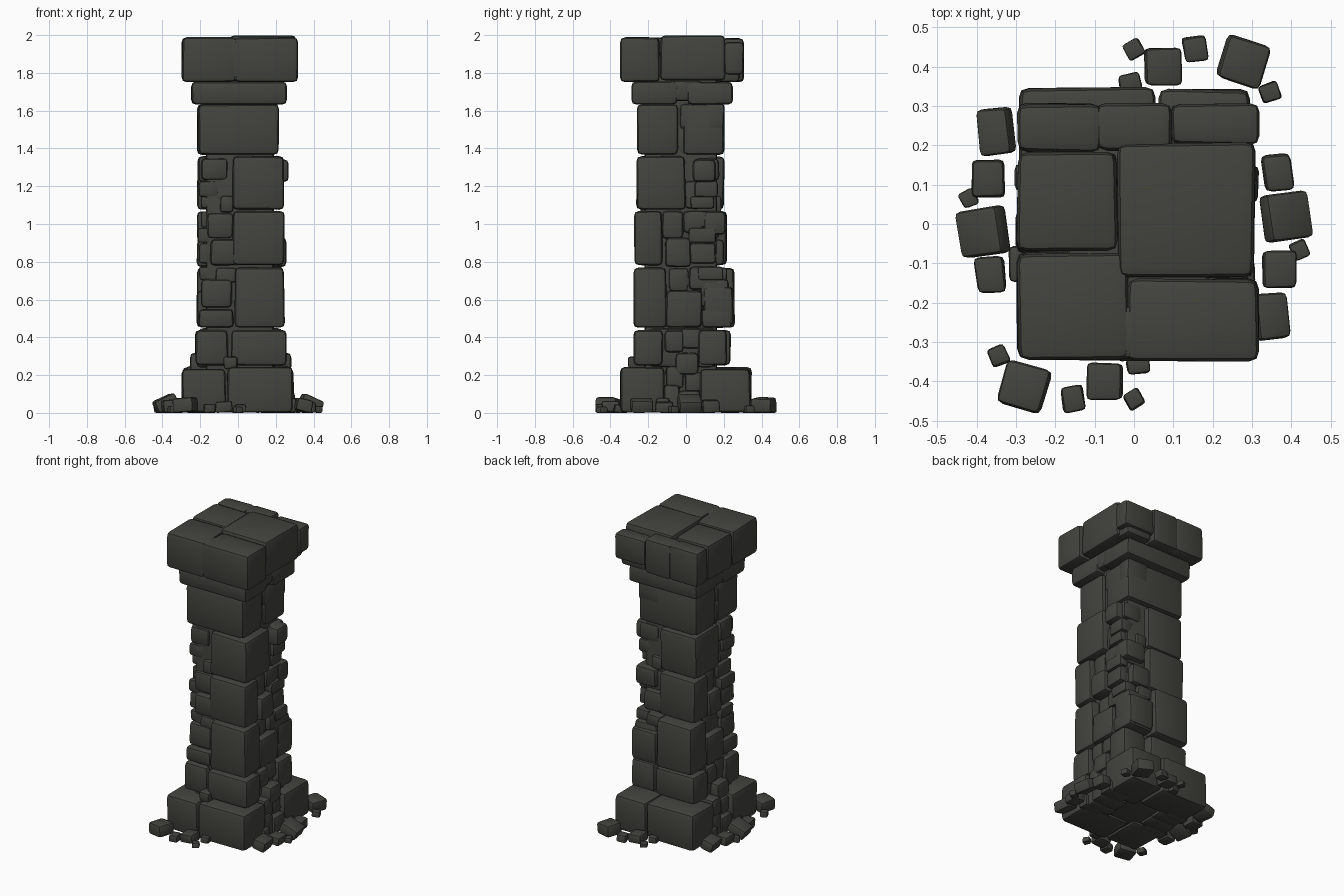
import bpy, bmesh, math, random
from mathutils import Matrix, Vector

random.seed(7)
stone = bpy.data.materials.new("dark grey stone")
stone.diffuse_color = (0.056, 0.057, 0.048, 1)


def add_stone(bm, box, jitter=0.008, round_=0.026, rot=None):
    """One worn block: box with inward-jittered corners and rounded edges."""
    x0, x1, y0, y1, z0, z1 = box
    c = Vector(((x0 + x1) / 2, (y0 + y1) / 2, (z0 + z1) / 2))
    h = Vector((x1 - x0, y1 - y0, z1 - z0)) / 2
    t = bmesh.new()
    bmesh.ops.create_cube(t, size=2)
    for v in t.verts:
        for i in range(3):
            j = jitter * (0.4 if i == 2 else 1)
            v.co[i] *= h[i] - random.uniform(0, j)
    off = min(round_, 0.42 * min(h))
    bmesh.ops.bevel(t, geom=t.edges[:], offset=off, segments=2, profile=0.55, affect='EDGES')
    if rot:
        bmesh.ops.transform(t, matrix=rot, verts=t.verts)
        c.z = -min(v.co.z for v in t.verts)      # rest on the ground
    bmesh.ops.translate(t, vec=c, verts=t.verts)
    me = bpy.data.meshes.new("tmp")
    t.to_mesh(me)
    t.free()
    bm.from_mesh(me)
    bpy.data.meshes.remove(me)


def finish(name, bm):
    me = bpy.data.meshes.new(name)
    bm.to_mesh(me)
    bm.free()
    me.materials.append(stone)
    ob = bpy.data.objects.new(name, me)
    bpy.context.collection.objects.link(ob)
    bpy.ops.object.select_all(action='DESELECT')
    ob.select_set(True)
    bpy.context.view_layer.objects.active = ob
    bpy.ops.object.shade_smooth_by_angle(angle=math.radians(40))


def course(name, cx, cy, paired, singles=(), **kw):
    """A layer of stones; paired ones repeat half a turn around (cx, cy)."""
    bm = bmesh.new()
    for b in paired:
        x0, x1, y0, y1, z0, z1 = b
        add_stone(bm, b, **kw)
        add_stone(bm, (2*cx - x1, 2*cx - x0, 2*cy - y1, 2*cy - y0, z0, z1), **kw)
    for b in singles:
        add_stone(bm, b, **kw)
    finish(name, bm)


# inner fill behind the facing stones
course("inner_core", 0, 0, [], [(-.17, .19, -.22, .165, .02, 1.9)], jitter=0)

# base: big corner blocks, gap stones on the right and left faces
course("base_course", 0, 0, [
    (-.06, .295, -.35, -.11, 0, .245),
    (-.30, -.06, -.345, -.07, 0, .235),
    (.1, .29, -.12, -.03, 0, .15),
    (.1, .305, -.05, .08, 0, .12),
    (.1, .28, -.11, -.01, .13, .25),
    (.1, .27, -.01, .09, .11, .22),
    (.15, .32, .05, .15, 0, .07),
    (.15, .31, -.16, -.08, 0, .08)])

course("second_course", .015, -.02, [
    (-.04, .26, -.28, -.12, .25, .44),
    (-.23, -.05, -.26, -.1, .25, .44),
    (.1, .25, -.12, -.01, .32, .44),
    (.1, .24, -.03, .09, .34, .45),
    (.1, .285, -.06, .07, .2, .32),
    (.1, .25, .06, .15, .24, .34)],
    [(-.08, .0, -.31, -.2, .23, .3), (-.2, .22, -.2, .16, .24, .45)])

course("third_course", .015, -.01, [
    (-.02, .25, -.28, -.10, .45, .77),
    (-.2, -.03, -.25, -.09, .555, .71),
    (-.21, -.02, -.265, -.1, .45, .55),
    (-.12, .0, -.24, -.1, .69, .77),
    (-.21, -.11, -.22, -.08, .7, .775),
    (.05, .25, -.11, .09, .45, .65),
    (.05, .21, -.1, .02, .64, .77)],
    [(.05, .24, .09, .255, .46, .67), (.05, .23, .01, .19, .65, .775)])

course("fourth_course", .015, -.03, [
    (-.03, .25, -.28, -.12, .78, 1.07),
    (-.15, .02, -.265, -.12, .78, .92),
    (-.17, -.02, -.24, -.1, .92, 1.06),
    (-.21, -.14, -.22, -.08, .79, .9),
    (-.215, -.15, -.225, -.07, .9, .98),
    (-.2, -.13, -.21, -.06, .98, 1.07),
    (.08, .22, -.13, -.01, .92, 1.07),
    (.08, .22, .02, .11, .79, .96)],
    [(.08, .26, -.115, .03, .77, .93), (.08, .24, .09, .215, .94, 1.07),
     (.08, .23, -.02, .1, .95, 1.07), (-.22, -.08, -.08, .06, .77, .93)])

course("fifth_course", .015, -.03, [
    (-.03, .25, -.265, .0, 1.075, 1.36),
    (-.2, -.05, -.24, -.1, 1.23, 1.35),
    (-.21, -.1, -.23, -.1, 1.14, 1.23),
    (-.1, -.02, -.25, -.12, 1.06, 1.15),
    (-.2, -.09, -.21, -.08, 1.08, 1.15),
    (-.09, -.02, -.22, -.1, 1.14, 1.24),
    (.08, .215, -.01, .1, 1.08, 1.23)],
    [(.1, .27, .03, .16, 1.22, 1.345), (-.215, -.08, -.2, -.07, 1.22, 1.36)])

course("sixth_course", .0, -.03, [
    (-.215, .22, -.265, -.04, 1.365, 1.635),
    (.08, .2, -.05, .06, 1.37, 1.5),
    (.08, .21, -.04, .14, 1.5, 1.64)],
    [(.05, .21, .05, .2, 1.365, 1.52), (.05, .22, .1, .205, 1.5, 1.64)])

# stepped neck under the cap
course("neck_course", .005, -.02, [
    (-.25, .26, -.29, -.04, 1.63, 1.755)],
    [(.0, .25, -.1, .09, 1.65, 1.76), (-.24, .0, -.1, .08, 1.64, 1.76)])

# cap of seven large blocks, back right one chipped low
course("cap", 0, 0, [], [
    (-.30, -.01, -.35, -.07, 1.75, 1.99),
    (-.02, .32, -.35, -.135, 1.75, 1.99),
    (-.045, .31, -.14, .21, 1.76, 2.0),
    (-.30, -.04, -.075, .185, 1.75, 1.99),
    (-.30, -.08, .18, .31, 1.75, 1.985),
    (-.1, .1, .18, .31, 1.75, 1.985),
    (.09, .32, .2, .31, 1.79, 1.965),
    (.1, .29, .16, .29, 1.75, 1.85),
    (-.15, .2, -.345, -.2, 1.755, 1.985)])

# loose rubble: x, y, width, depth, height, turn, tilt (each repeats on the opposite side)
rubble = [
    (.365, .13, .08, .10, .07, 5, 4), (.385, .02, .125, .125, .07, 8, 25),
    (.42, -.065, .05, .05, .04, 25, 0), (.37, -.115, .09, .10, .06, 0, 3),
    (.35, -.235, .09, .125, .07, 6, 15), (.28, .412, .12, .12, .08, -17, 4),
    (.345, .335, .055, .055, .04, 20, 0), (.155, .445, .065, .07, .05, 10, 0),
    (.075, .40, .10, .10, .06, 0, 5), (.0, .445, .05, .05, .035, 30, 0),
    (-.01, .36, .065, .05, .045, 10, 0)]
bm = bmesh.new()
for x, y, w, d, h, turn, tilt in rubble:
    for s in (1, -1):
        r = Matrix.Rotation(math.radians(turn + (180 if s < 0 else 0)), 4, 'Z') \
            @ Matrix.Rotation(math.radians(tilt), 4, 'Y')
        box = (s*x - w/2, s*x + w/2, s*y - d/2, s*y + d/2, 0, h)
        add_stone(bm, box, jitter=.007, round_=.018, rot=r)
finish("loose_rubble", bm)
